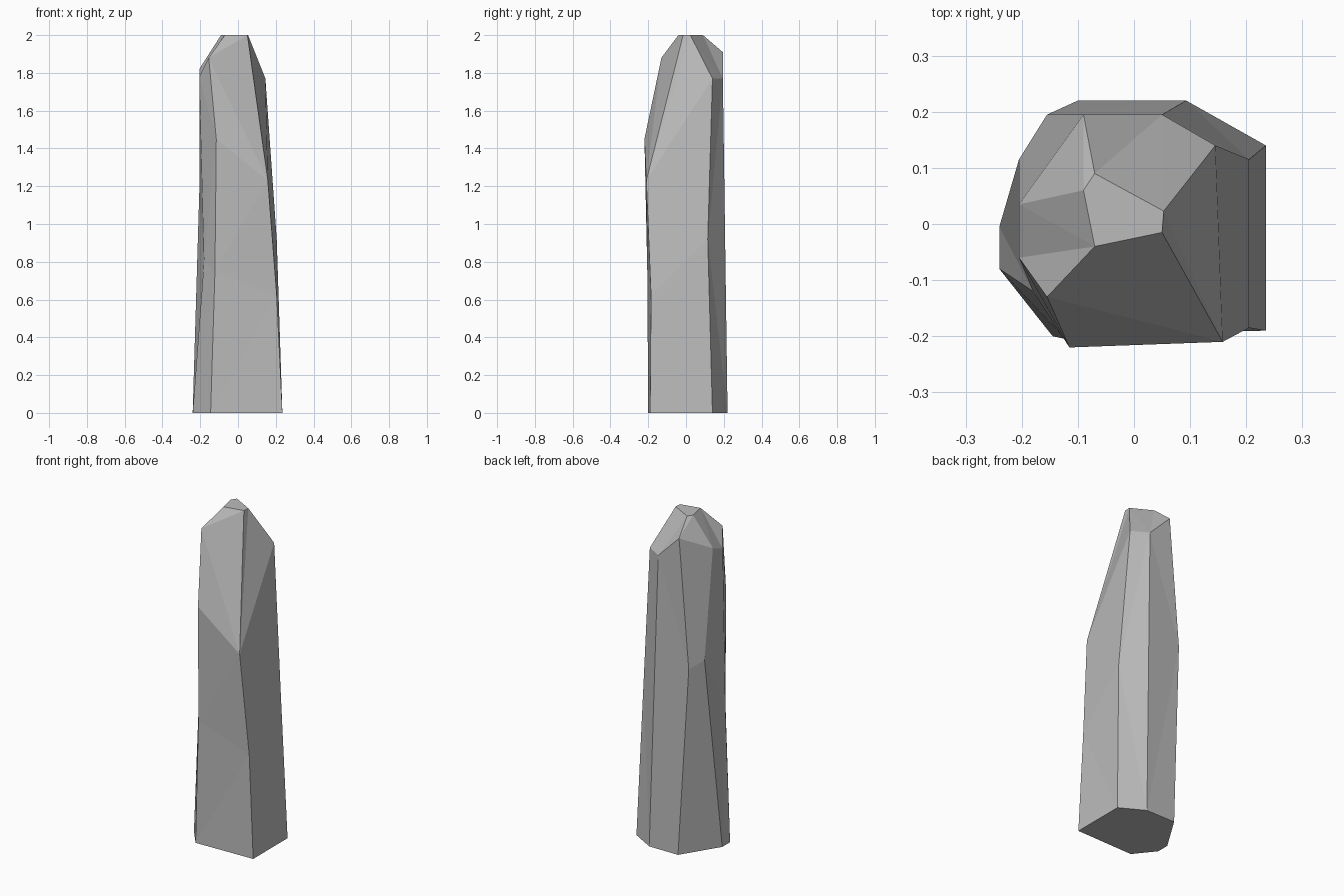
import bpy
import bmesh
import math

default_cube = bpy.data.objects.get("Cube")
if default_cube:
    bpy.data.objects.remove(default_cube, do_unlink=True)


def make_material(name, color):
    material = bpy.data.materials.new(name)
    material.use_nodes = True
    material.diffuse_color = color
    material.node_tree.nodes["Principled BSDF"].inputs["Base Color"].default_value = color
    return material


def stitch(bm, left, right):
    """Zip two ridges together with triangles, always climbing the lower one."""
    i = j = 0
    while i < len(left) - 1 or j < len(right) - 1:
        climb_left = j == len(right) - 1 or (
            i < len(left) - 1 and left[i + 1].co.z < right[j + 1].co.z)
        nxt = left[i + 1] if climb_left else right[j + 1]
        corners = (left[i], right[j], nxt)
        if len(set(corners)) == len(corners):
            bm.faces.new(corners)
        if climb_left:
            i += 1
        else:
            j += 1


# Ridges of the stone, each from the ground to the summit, counter-clockwise
front_left = [(.235, -.19, 0), (.205, -.185, .62), (.158, -.21, 1.23), (.05, -.015, 2)]
back_left = [(.235, .14, 0), (.205, .115, .92), (.145, .14, 1.77), (.053, .023, 2)]
back_inner = [(.093, .22, 0), (.05, .195, 1.77), back_left[-1]]
back_right = [(-.1, .22, 0), (-.155, .195, 1.13), (-.09, .195, 1.91), (-.07, .09, 2)]
right_rear = [(-.24, -.005, 0), (-.205, .115, 1.17), (-.205, .035, 1.82), (-.09, .06, 2)]
front_right = [(-.145, -.2, 0), (-.122, -.205, .75), (-.115, -.22, 1.45),
               (-.155, -.13, 1.88), (-.07, -.04, 2)]
right_fore = [(-.24, -.08, 0), (-.18, -.12, .8), (-.205, -.06, 1.78), front_right[-1]]
ridges = [front_left, back_left, back_inner, back_right,
          right_rear, right_fore, front_right]

# Shared points become one vertex
bm = bmesh.new()
verts = {}
for ridge in ridges:
    for point in ridge:
        if point not in verts:
            verts[point] = bm.verts.new(point)
columns = [[verts[point] for point in ridge] for ridge in ridges]

# Chiselled sides
for left, right in zip(columns, columns[1:] + columns[:1]):
    stitch(bm, left, right)

# Flat base and summit
bm.faces.new([column[0] for column in reversed(columns)])
bm.faces.new(list(dict.fromkeys(column[-1] for column in columns)))

# Merge nearly flat triangles into broad facets
bmesh.ops.dissolve_limit(bm, angle_limit=math.radians(1.5),
                         verts=bm.verts[:], edges=bm.edges[:])
bmesh.ops.recalc_face_normals(bm, faces=bm.faces[:])

mesh = bpy.data.meshes.new("stone_pillar")
bm.to_mesh(mesh)
bm.free()
mesh.materials.append(make_material("stone_grey", (.5, .5, .5, 1)))
pillar = bpy.data.objects.new("stone_pillar", mesh)
bpy.context.collection.objects.link(pillar)
